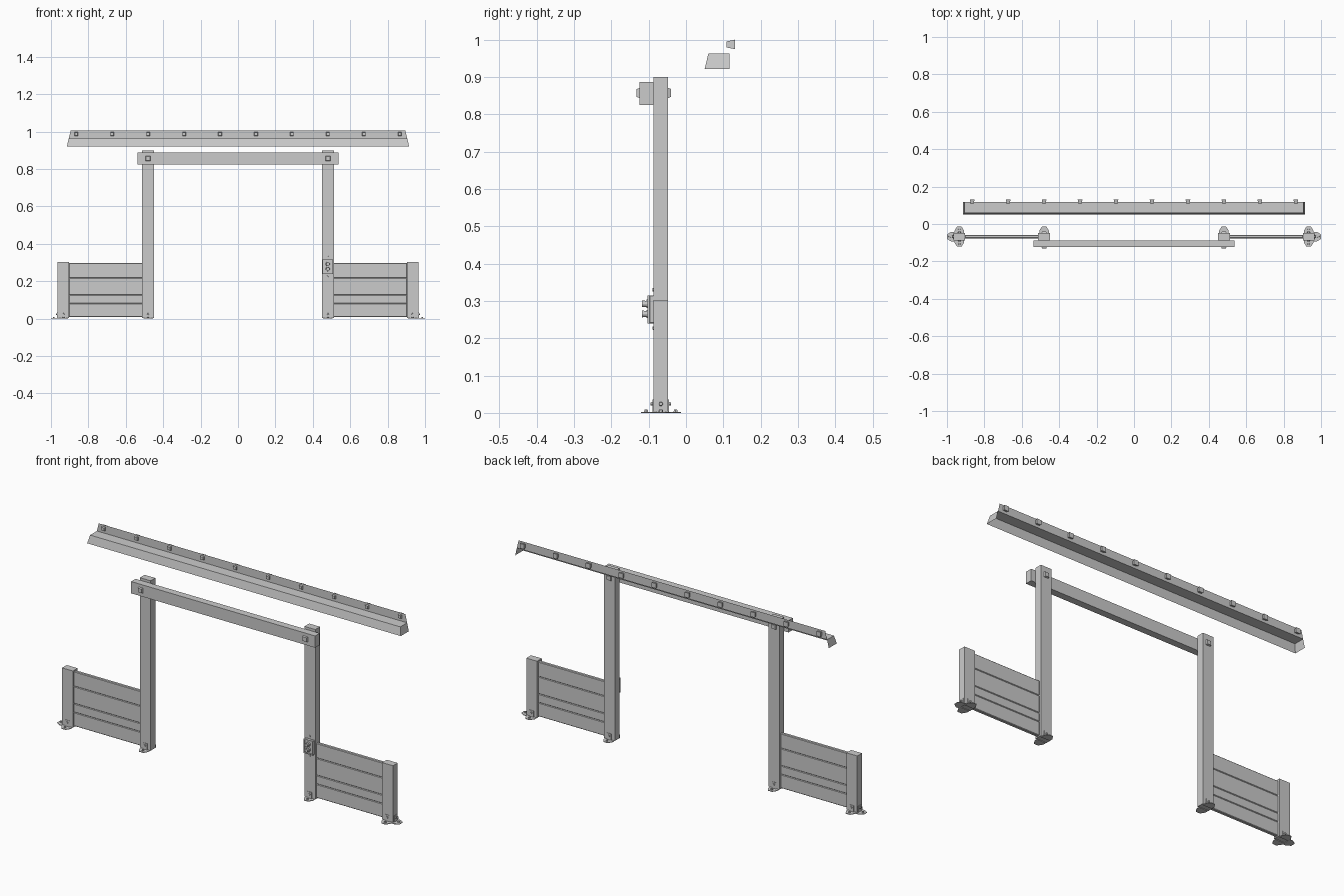
import bpy, bmesh
from math import radians, pi
from mathutils import Matrix, Vector

if "Cube" in bpy.data.objects:
    bpy.data.objects.remove(bpy.data.objects["Cube"])

CY = -0.0675  # depth centre line of the posts
HY = 0.0195   # half depth of the posts


def make(name, verts, faces):
    me = bpy.data.meshes.new(name)
    me.from_pydata(verts, [], faces)
    ob = bpy.data.objects.new(name, me)
    bpy.context.collection.objects.link(ob)
    return ob


def finish(name, bm):
    bmesh.ops.recalc_face_normals(bm, faces=bm.faces)
    me = bpy.data.meshes.new(name)
    bm.to_mesh(me)
    bm.free()
    ob = bpy.data.objects.new(name, me)
    bpy.context.collection.objects.link(ob)
    return ob


def box(name, x0, x1, y0, y1, z0, z1, bevel=0):
    bm = bmesh.new()
    bmesh.ops.create_cube(bm, size=1)
    for v in bm.verts:
        v.co = ((x0 + x1) / 2 + v.co.x * (x1 - x0), (y0 + y1) / 2 + v.co.y * (y1 - y0),
                (z0 + z1) / 2 + v.co.z * (z1 - z0))
    if bevel:
        bmesh.ops.bevel(bm, geom=bm.edges[:], offset=bevel, segments=1, affect='EDGES')
    return finish(name, bm)


def stud(name, base, direction, r0, r1, length, sides=4):
    """Tapered stud with its base at a point, pointing along a direction."""
    bm = bmesh.new()
    bmesh.ops.create_cone(bm, cap_ends=True, segments=sides, radius1=r0, radius2=r1, depth=length)
    d = Vector(direction)
    turn = Matrix.Rotation(pi / 4 if sides == 4 else 0, 4, 'Z')
    rot = d.to_track_quat('Z', 'Y').to_matrix().to_4x4()
    bm.transform(Matrix.Translation(Vector(base) + d * length / 2) @ rot @ turn)
    return finish(name, bm)


def bracket(x, angle, reach):
    """Angle bracket: tapered ground plate, upright tab and two bolts, facing local +x."""
    bm = bmesh.new()
    t = 0.003
    outline = [(reach - .006, -.026), (reach + .012, -.026), (reach + .034, -.012),
               (reach + .034, .012), (reach + .012, .026), (reach - .006, .026)]
    f = bm.faces.new([bm.verts.new((px, py, 0)) for px, py in outline])
    ext = bmesh.ops.extrude_face_region(bm, geom=[f])['geom']
    bmesh.ops.translate(bm, verts=[g for g in ext if isinstance(g, bmesh.types.BMVert)], vec=(0, 0, t))
    tab = bmesh.ops.create_cube(bm, size=1)['verts']
    for v in tab:
        v.co = (reach + .001 + v.co.x * .003, v.co.y * .024, .019 + v.co.z * .034)
    for pos, axis in (((reach + .004, 0, .024), 'Y'), ((reach + .02, 0, .006), None)):
        c = bmesh.ops.create_cone(bm, cap_ends=True, segments=6, radius1=.006, radius2=.005, depth=.007)['verts']
        if axis:
            bmesh.ops.rotate(bm, verts=c, matrix=Matrix.Rotation(pi / 2, 3, axis))
        bmesh.ops.translate(bm, verts=c, vec=pos)
    bm.transform(Matrix.Translation((x, CY, 0)) @ Matrix.Rotation(radians(angle), 4, 'Z'))
    return finish("foot_bracket", bm)


# posts, fence planks and feet on both sides
for s in (-1, 1):
    tall, short = s * .4805, s * .934
    box("tall_post", tall - .0315, tall + .0315, CY - HY, CY + HY, .004, .90)
    box("short_post", short - .0315, short + .0315, CY - HY, CY + HY, .004, .303)
    levels = (.008, .081, .127, .218, .297)
    for z0, z1 in zip(levels, levels[1:]):
        a, b = sorted((s * .51, s * .905))
        box("fence_plank", a, b, CY - .009, CY + .009, z0, z1, .003)
    for x in (tall, short):
        bracket(x, -90, HY)
        bracket(x, 90, HY)
    bracket(short, 0 if s > 0 else 180, .0315)
    # beam bolts, front and back
    stud("beam_bolt_front", (tall, -.124, .857), (0, -1, 0), .019, .015, .008)
    stud("beam_bolt_back", (tall, -.048, .857), (0, 1, 0), .019, .015, .008)

# cross beam
box("cross_beam", -.537, .537, -.124, -.087, .825, .887)

# control box with two buttons
box("control_box", .453, .508, -.099, -.085, .24, .315, .002)
for n, w in (("top", (.309, .315)), ("bottom", (.24, .246))):
    box("control_rim_" + n, .453, .508, -.103, -.098, *w)
for n, w in (("left", (.453, .459)), ("right", (.502, .508))):
    box("control_rim_" + n, *w, -.103, -.098, .246, .309)
for z in (.265, .292):
    stud("button_collar", (.4805, -.098, z), (0, -1, 0), .012, .011, .008, 12)
    stud("button", (.4805, -.105, z), (0, -1, 0), .008, .009, .013, 12)
for z in (.227, .33):
    stud("post_screw", (.4805, -.086, z), (0, -1, 0), .005, .004, .004, 6)

# awning: upright back plate, flat top, sloping front lip, end caps
prof = [(.117, 1.006), (.117, .963), (.06, .963), (.05, .921), (.117, .921)]
verts = []
for s in (-1, 1):
    verts += [(s * (.915 - (z - .921) * .24), y, z) for y, z in prof]
make("awning", verts, [(0, 1, 6, 5), (1, 2, 7, 6), (2, 3, 8, 7), (1, 4, 3, 2), (6, 7, 8, 9)])

# awning bolts through the back plate
for i in range(10):
    x = -.865 + i * 1.73 / 9
    stud("awning_bolt", (x, .108, .987), (0, 1, 0), .011, .018, .023)
